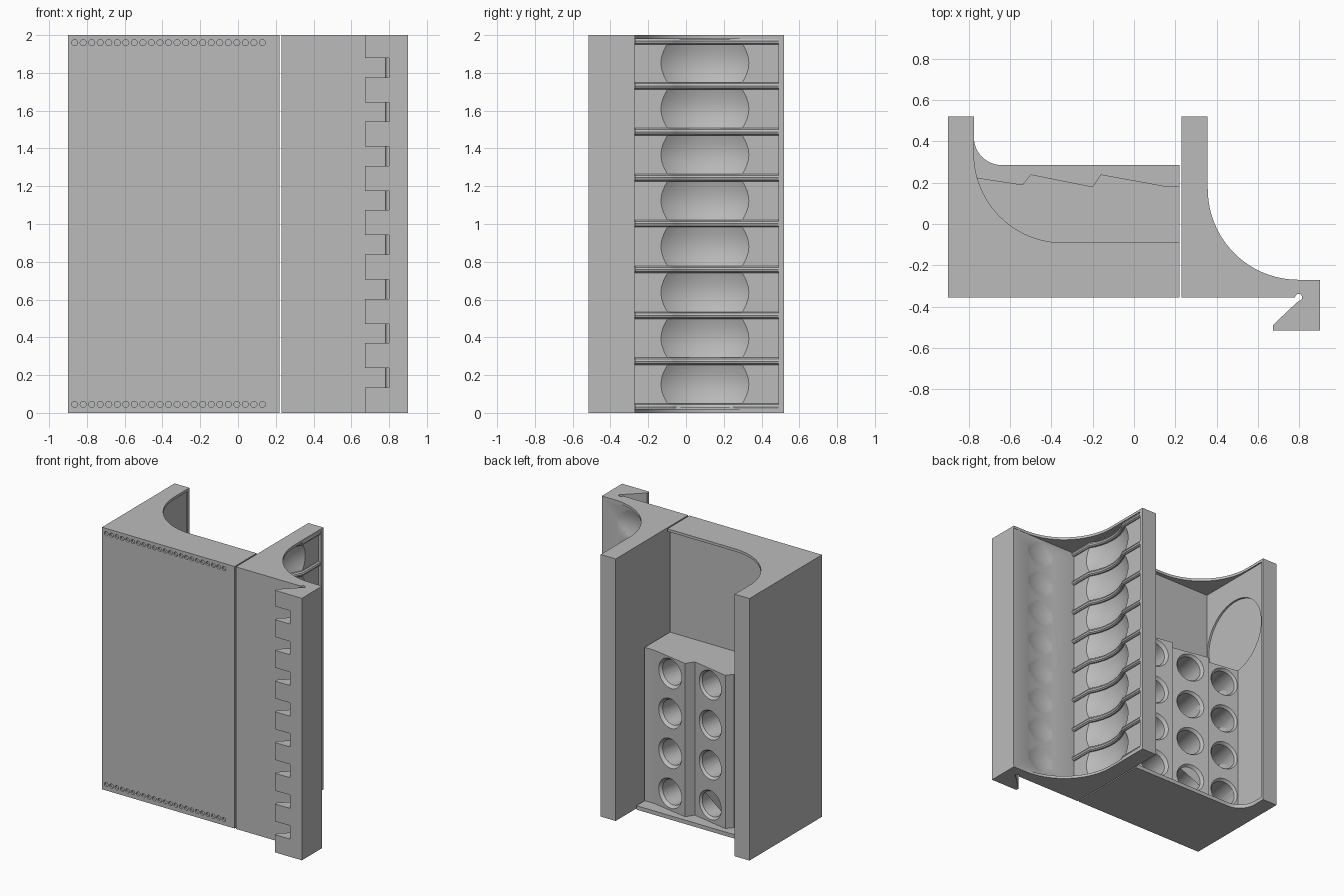
import bpy, bmesh, math
from mathutils import Matrix, Vector

if "Cube" in bpy.data.objects:
    bpy.data.objects.remove(bpy.data.objects["Cube"])

grey = bpy.data.materials.new("plain grey")
grey.diffuse_color = (0.5, 0.5, 0.5, 1)
grey.use_nodes = True
grey.node_tree.nodes["Principled BSDF"].inputs["Base Color"].default_value = grey.diffuse_color


def finish(bm, name):
    bmesh.ops.recalc_face_normals(bm, faces=bm.faces)
    me = bpy.data.meshes.new(name)
    bm.to_mesh(me)
    bm.free()
    me.materials.append(grey)
    ob = bpy.data.objects.new(name, me)
    bpy.context.collection.objects.link(ob)
    return ob


def prism(name, pts, z0, z1):
    """Extrude a top-view outline between two heights."""
    bm = bmesh.new()
    f = bm.faces.new([bm.verts.new((x, y, z0)) for x, y in pts])
    ext = bmesh.ops.extrude_face_region(bm, geom=[f])["geom"]
    bmesh.ops.translate(bm, vec=(0, 0, z1 - z0),
                        verts=[v for v in ext if isinstance(v, bmesh.types.BMVert)])
    return finish(bm, name)


def boxes(name, spans):
    bm = bmesh.new()
    for x0, x1, y0, y1, z0, z1 in spans:
        m = (Matrix.Translation(((x0 + x1) / 2, (y0 + y1) / 2, (z0 + z1) / 2))
             @ Matrix.Diagonal((x1 - x0, y1 - y0, z1 - z0, 1)))
        bmesh.ops.create_cube(bm, size=1, matrix=m)
    return finish(bm, name)


def rods(name, centres, direction, r0, r1, depth, seg):
    """Cylinders or cones along one direction, centred on the given points."""
    bm = bmesh.new()
    rot = Vector(direction).to_track_quat('Z', 'Y').to_matrix().to_4x4()
    for c in centres:
        bmesh.ops.create_cone(bm, cap_ends=True, segments=seg, radius1=r0, radius2=r1,
                              depth=depth, matrix=Matrix.Translation(c) @ rot)
    return finish(bm, name)


def cut(ob, cutter):
    mod = ob.modifiers.new("cut", 'BOOLEAN')
    mod.operation, mod.solver, mod.object = 'DIFFERENCE', 'EXACT', cutter
    me = bpy.data.meshes.new_from_object(
        ob.evaluated_get(bpy.context.evaluated_depsgraph_get()))
    ob.modifiers.clear()
    ob.data = me
    me.materials.clear()
    me.materials.append(grey)
    bpy.data.objects.remove(cutter)


def arc(cx, cy, rx, ry, a0, a1, n=24):
    return [(cx + rx * math.cos(math.radians(a0 + (a1 - a0) * i / n)),
             cy + ry * math.sin(math.radians(a0 + (a1 - a0) * i / n))) for i in range(n + 1)]


# Left housing with curved end caps and a boxed-out inside
left = prism("left_housing",
             [(-0.9, -0.355), (0.22, -0.355), (0.22, -0.09)]
             + arc(-0.345, 0.34, 0.43, 0.43, 270, 180)
             + [(-0.775, 0.52), (-0.9, 0.52)], 0, 2)
cut(left, boxes("cavity", [(-0.785, 0.5, -0.12, 0.5, 0.03, 1.98)]))
cut(left, rods("disc", [(-0.785, 0.185, 1.5)], (1, 0, 0), 0.3, 0.3, 0.03, 64))
# Rows of small front holes
cut(left, rods("pin_holes", [(-0.865 + 0.0452 * i, -0.355, z)
                             for i in range(23) for z in (0.045, 1.96)],
               (0, 1, 0), 0.016, 0.016, 0.03, 16))

# Bottom shelf with a rounded inner corner
shelf = prism("bottom_shelf",
              [(-0.78, -0.1), (0.22, -0.1), (0.22, 0.285)]
              + arc(-0.64, 0.42, 0.135, 0.135, 270, 180, 12) + [(-0.78, 0.42)], 0, 0.03)

# Stepped holder block with a grid of round sockets
block = prism("holder_block",
              [(-0.785, -0.12), (0.22, -0.12), (0.22, 0.185), (0.14, 0.185), (-0.16, 0.24),
               (-0.2, 0.18), (-0.5, 0.24), (-0.54, 0.19), (-0.785, 0.228)], 0.03, 1.2)
sockets = [(x, 0.21, 0.16 + 0.305 * k) for x in (-0.67, -0.35, -0.015) for k in range(4)]
tilt = Vector((0.17, 1, 0)).normalized()
cut(block, rods("socket_bores", [Vector(c) - tilt * 0.1 for c in sockets],
                tilt, 0.095, 0.095, 0.34, 40))
cut(block, rods("socket_rims", sockets, tilt, 0.095, 0.125, 0.04, 40))

# Right housing with curved end caps and a hooked front flange
right = prism("right_housing",
              [(0.23, -0.355), (0.78, -0.355)] + arc(0.797, -0.355, 0.017, 0.017, 180, -60, 10)
              + [(0.79, -0.378), (0.672, -0.49), (0.672, -0.515), (0.9, -0.515), (0.9, -0.27)]
              + arc(0.795, 0.17, 0.438, 0.44, 270, 180)
              + [(0.357, 0.52), (0.23, 0.52)], 0, 2)
cut(right, boxes("cavity", [(0.335, 1.0, -0.272, 0.49, 0.02, 1.98)]))
# Notches in the hook
cut(right, boxes("notches", [(0.6, 0.8, -0.6, -0.356, 0.135 + 0.2345 * i, 0.237 + 0.2345 * i)
                             for i in range(8)]))

# Scalloped hollow down the inner wall
CX, CY, PITCH = 0.65, 0.1, 0.243
bm = bmesh.new()
rings = []
for k in range(65):
    r = 0.366 + 0.026 * math.sin(math.pi * (k % 8) / 8)
    z = 0.03 + PITCH * k / 8
    rings.append([bm.verts.new((x, y, z)) for x, y in arc(CX, CY, r, r, 0, 356.25, 95)])
for a, b in zip(rings, rings[1:]):
    for i in range(96):
        j = (i + 1) % 96
        bm.faces.new((a[i], a[j], b[j], b[i]))
bm.faces.new(rings[0])
bm.faces.new(rings[-1])
cut(right, finish(bm, "scallops"))

# Ribs between the hollows, dipping along the wall
half = math.degrees(math.asin(0.19 / 0.368))
path = [(0.335, -0.27)] + arc(CX, CY, 0.368, 0.368, 180 + half, 180 - half, 16) + [(0.335, 0.49)]
ribs = []
for k in range(9):
    cu = bpy.data.curves.new("rib", 'CURVE')
    cu.dimensions = '3D'
    cu.bevel_depth, cu.bevel_resolution, cu.use_fill_caps = 0.02, 3, True
    sp = cu.splines.new('POLY')
    sp.points.add(len(path) - 1)
    z = min(max(0.03 + PITCH * k, 0.032), 1.968)
    for p, (x, y) in zip(sp.points, path):
        p.co = (x, y, z, 1)
    tmp = bpy.data.objects.new("rib_path", cu)
    bpy.context.collection.objects.link(tmp)
    me = bpy.data.meshes.new_from_object(
        tmp.evaluated_get(bpy.context.evaluated_depsgraph_get()))
    bpy.data.objects.remove(tmp)
    me.materials.clear()
    me.materials.append(grey)
    rib = bpy.data.objects.new(f"wall_rib_{k + 1}", me)
    bpy.context.collection.objects.link(rib)
    ribs.append(rib)

# Smooth the curved parts, keep edges sharp
bpy.ops.object.select_all(action='DESELECT')
for ob in [left, shelf, block, right] + ribs:
    ob.select_set(True)
bpy.context.view_layer.objects.active = left
bpy.ops.object.shade_smooth_by_angle(angle=math.radians(30))
